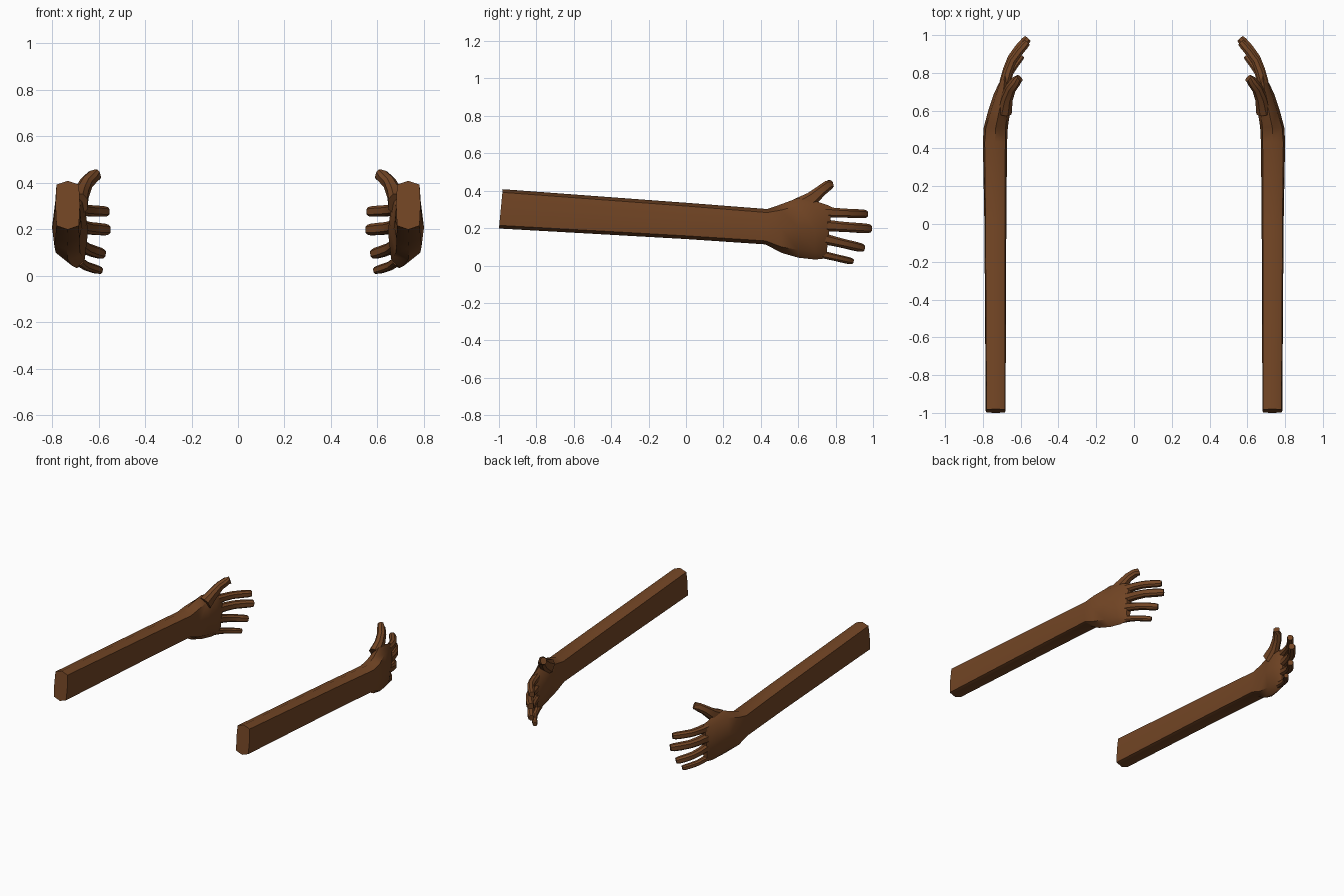
import bpy, bmesh, math
from mathutils import Vector

if "Cube" in bpy.data.objects:
    bpy.data.objects.remove(bpy.data.objects["Cube"])

skin = bpy.data.materials.new("brown_skin")
skin.diffuse_color = (0.17, 0.06, 0.018, 1)
skin.use_nodes = True
skin.node_tree.nodes["Principled BSDF"].inputs["Base Color"].default_value = skin.diffuse_color


def loft(name, rings):
    """Skin a list of equal-length rings and cap both ends."""
    bm = bmesh.new()
    loops = [[bm.verts.new(p) for p in r] for r in rings]
    n = len(loops[0])
    for a, b in zip(loops, loops[1:]):
        for i in range(n):
            bm.faces.new((a[i], a[(i + 1) % n], b[(i + 1) % n], b[i]))
    bm.faces.new(loops[0])
    bm.faces.new(loops[-1])
    bmesh.ops.recalc_face_normals(bm, faces=bm.faces)
    me = bpy.data.meshes.new(name)
    bm.to_mesh(me)
    bm.free()
    ob = bpy.data.objects.new(name, me)
    bpy.context.collection.objects.link(ob)
    me.materials.append(skin)
    bpy.ops.object.select_all(action='DESELECT')
    ob.select_set(True)
    bpy.context.view_layer.objects.active = ob
    bpy.ops.object.shade_smooth_by_angle(angle=math.radians(40))
    # opposite arm
    mod = ob.modifiers.new("mirror", 'MIRROR')
    mod.mirror_object = centre
    return ob


def arm_ring(y, xi, xo, z0, z1, k, w, lean):
    """Flattened octagon: k = corner height share, w = corner width share."""
    cx, hx, cz, hz = (xi + xo) / 2, (xo - xi) / 2, (z0 + z1) / 2, (z1 - z0) / 2
    c = 1 - 2 * k
    prof = [(0, 1), (w, c), (1, 0), (w, -c), (0, -1), (-w, -c), (-1, 0), (-w, c)]
    return [(cx + hx * u, y + lean * v, cz + hz * v) for u, v in prof]


def digit_rings(path, ws, ts):
    """Rounded-box sections along a path: ws = width, ts = thickness."""
    pts = [Vector(p) for p in path]
    rings = []
    for i, p in enumerate(pts):
        d = (pts[min(i + 1, len(pts) - 1)] - pts[max(i - 1, 0)]).normalized()
        side = Vector((0, 0, 1)) if abs(d.z) < 0.4 else Vector((0, -0.6, 0.8))
        thick = d.cross(side).normalized()
        wide = thick.cross(d)
        prof = [(1, .45), (.55, 1), (-.55, 1), (-1, .45),
                (-1, -.45), (-.55, -1), (.55, -1), (1, -.45)]
        rings.append([p + wide * (u * ws[i] / 2) + thick * (v * ts[i] / 2)
                      for u, v in prof])
    return rings


centre = bpy.data.objects.new("mirror_centre", None)
bpy.context.collection.objects.link(centre)
centre.hide_render = True

# forearm and palm
loft("forearm_and_palm", [arm_ring(*s) for s in [
    (-0.99, .680, .785, .198, .408, .08, .92, .01),
    (0.00, .676, .792, .142, .335, .09, .9, .007),
    (0.43, .672, .800, .113, .302, .10, .85, .005),
    (0.51, .668, .796, .068, .328, .12, .82, 0),
    (0.60, .655, .772, .042, .362, .13, .75, 0),
    (0.69, .645, .742, .032, .345, .13, .72, 0),
    (0.745, .655, .715, .036, .322, .10, .75, .015),
    (0.765, .662, .702, .05, .312, .10, .75, .015)]])

# four fingers, curling inward: base y, base z, tip x, tip y, tip z, width
fingers = {
    "index_finger": (.74, .285, .565, .962, .275, .050),
    "middle_finger": (.75, .213, .562, .982, .197, .055),
    "ring_finger": (.74, .142, .582, .945, .093, .050),
    "little_finger": (.70, .066, .592, .888, .022, .038)}
for name, (y, z, tx, ty, tz, w) in fingers.items():
    bx = .685
    path = [(bx + (tx - bx) * a, y + (ty - y) * t, z + (tz - z) * t)
            for t, a in ((0, 0), (.3, .15), (.55, .33), (.78, .64), (.93, .88), (1, 1))]
    loft(name, digit_rings(path, [w * f for f in (1.15, 1, .95, .95, .9, .75)],
                           [w * f for f in (1.0, .95, .9, .9, .85, .7)]))

# thumb
loft("thumb", digit_rings(
    [(.685, .60, .31), (.672, .67, .355), (.652, .72, .398), (.625, .755, .425), (.605, .772, .435)],
    [.10, .075, .06, .055, .045], [.075, .06, .052, .048, .04]))
